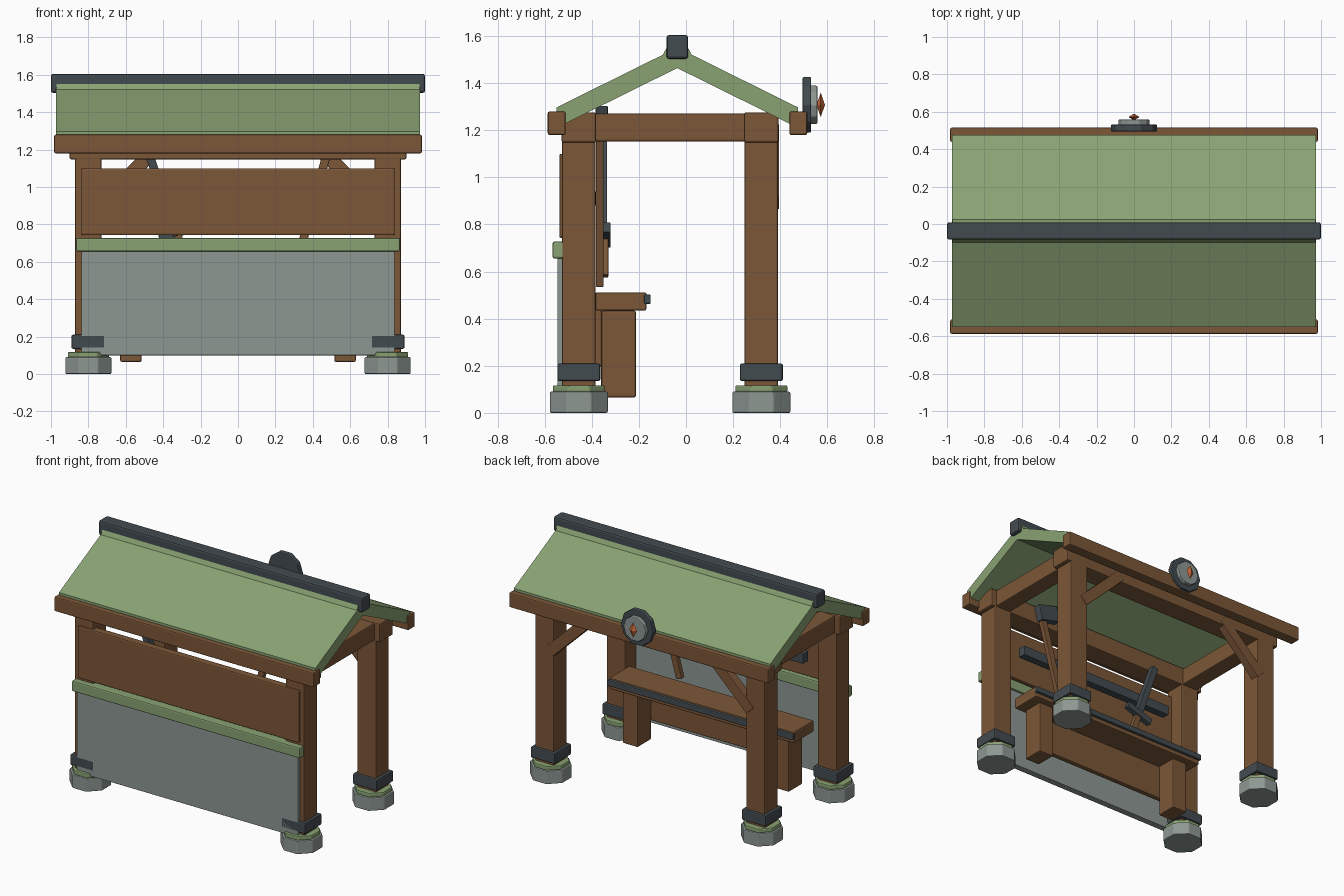
import bpy, bmesh, math
from mathutils import Matrix

if "Cube" in bpy.data.objects:
    bpy.data.objects.remove(bpy.data.objects["Cube"])


def material(name, rgb):
    m = bpy.data.materials.new(name)
    m.diffuse_color = (*rgb, 1)
    m.use_nodes = True
    m.node_tree.nodes["Principled BSDF"].inputs["Base Color"].default_value = m.diffuse_color
    return m


WOOD = material("wood", (0.20, 0.095, 0.04))
GREEN = material("green", (0.25, 0.36, 0.17))
DARK = material("dark_iron", (0.055, 0.07, 0.08))
STONE = material("stone", (0.27, 0.31, 0.29))
ORANGE = material("orange", (0.55, 0.13, 0.04))


def finish(name, bm, mat, bevel=0.0):
    bmesh.ops.recalc_face_normals(bm, faces=bm.faces)
    me = bpy.data.meshes.new(name)
    bm.to_mesh(me)
    bm.free()
    ob = bpy.data.objects.new(name, me)
    bpy.context.collection.objects.link(ob)
    me.materials.append(mat)
    if bevel:
        mod = ob.modifiers.new("bevel", 'BEVEL')
        mod.width = bevel
        mod.segments = 2
    return ob


def box(name, x, y, z, mat, bevel=0.008):
    """Box from (min, max) ranges."""
    bm = bmesh.new()
    size = [r[1] - r[0] for r in (x, y, z)]
    mid = [(r[0] + r[1]) / 2 for r in (x, y, z)]
    bmesh.ops.create_cube(bm, size=1, matrix=Matrix.Translation(mid) @ Matrix.Diagonal((*size, 1)))
    return finish(name, bm, mat, bevel)


def bar(name, a, b, width, y, mat, bevel=0.004):
    """Slanted bar between two (x, z) points, y given as a range."""
    dx, dz = b[0] - a[0], b[1] - a[1]
    bm = bmesh.new()
    m = (Matrix.Translation(((a[0] + b[0]) / 2, (y[0] + y[1]) / 2, (a[1] + b[1]) / 2))
         @ Matrix.Rotation(math.atan2(dx, dz), 4, 'Y')
         @ Matrix.Diagonal((width, y[1] - y[0], math.hypot(dx, dz), 1)))
    bmesh.ops.create_cube(bm, size=1, matrix=m)
    return finish(name, bm, mat, bevel)


def prism(name, pts, half_x, mat, bevel=0.0):
    """(y, z) outline extruded along x."""
    bm = bmesh.new()
    f = bm.faces.new([bm.verts.new((-half_x, y, z)) for y, z in pts])
    ext = bmesh.ops.extrude_face_region(bm, geom=[f])
    bmesh.ops.translate(bm, vec=(2 * half_x, 0, 0),
                        verts=[v for v in ext["geom"] if isinstance(v, bmesh.types.BMVert)])
    return finish(name, bm, mat, bevel)


def disc(name, loc, across, depth, sides, mat, axis='Z', bevel=0.006):
    """Polygonal disc sized by its width across flats."""
    bm = bmesh.new()
    r = across / 2 / math.cos(math.pi / sides)
    m = Matrix.Translation(loc)
    if axis == 'Y':
        m = m @ Matrix.Rotation(math.pi / 2, 4, 'X')
    m = m @ Matrix.Rotation(math.pi / sides, 4, 'Z')
    bmesh.ops.create_cone(bm, cap_ends=True, segments=sides, radius1=r, radius2=r, depth=depth, matrix=m)
    return finish(name, bm, mat, bevel)


# Posts with stone footings, green pads and iron boots
for side, sx in (("left", -0.8), ("right", 0.8)):
    for end, y in (("front", -0.455), ("back", 0.32)):
        n = f"{end}_{side}_"
        box(n + "post", (sx - .071, sx + .071), (y - .071, y + .071), (0.10, 1.2), WOOD)
        disc(n + "footing", (sx, y, 0.045), 0.246, 0.09, 8, STONE)
        disc(n + "pad", (sx, y, 0.1025), 0.22, 0.029, 8, GREEN)
        box(n + "boot", (sx - .091, sx + .091), (y - .091, y + .091), (0.135, 0.21), DARK)
    box(f"{side}_tie_beam", (sx - .06, sx + .06), (-0.45, 0.32), (1.152, 1.272), WOOD)
    # Back post brace
    s = 1 if sx > 0 else -1
    bar(f"{side}_brace", (s * 0.76, 0.89), (s * 0.44, 1.20), 0.075, (0.335, 0.395), WOOD)
    # Bench leg
    box(f"{side}_bench_leg", sorted((s * .515, s * .63)), (-0.36, -0.213), (0.065, 0.435), WOOD)

# Long plates and eave beams
for end, y, e in (("front", -0.455, -0.549), ("back", 0.32, 0.477)):
    box(f"{end}_plate", (-0.90, 0.90), (y - .073, y + .073), (1.148, 1.276), WOOD)
    box(f"{end}_eave_beam", (-0.983, 0.983), (e - .038, e + .038), (1.18, 1.28), WOOD)

# Roof slab, ridge strip and cap
C = -0.037
prism("roof", [(C - .513, 1.21), (C, 1.464), (C + .513, 1.21),
               (C + .513, 1.297), (C, 1.551), (C - .513, 1.297)], 0.972, GREEN)
prism("ridge_strip", [(C - .072, 1.50), (C + .072, 1.50), (C + .035, 1.57), (C - .035, 1.57)], 0.97, GREEN)
box("ridge_cap", (-1, 1), (C - .046, C + .046), (1.503, 1.605), DARK, 0.012)

# Front wall
box("lower_wall", (-0.838, 0.838), (-0.546, -0.50), (0.10, 0.67), STONE, 0.003)
box("wall_rail", (-0.865, 0.865), (-0.566, -0.485), (0.655, 0.728), GREEN)
box("upper_wall", (-0.838, 0.838), (-0.538, -0.485), (0.742, 1.10), WOOD)

# Bench
box("bench_seat", (-0.70, 0.70), (-0.385, -0.168), (0.434, 0.512), WOOD)
box("bench_edge", (-0.705, 0.705), (-0.178, -0.15), (0.462, 0.503), DARK, 0.006)
box("bench_apron", (-0.58, 0.58), (-0.395, -0.358), (0.195, 0.44), WOOD)

# Wall rack with a hanging blade and axe
box("rack_bar", (-0.62, 0.62), (-0.44, -0.383), (0.875, 0.945), DARK, 0.006)
bar("blade", (-0.325, 0.74), (-0.47, 1.16), 0.045, (-0.383, -0.335), DARK)
bar("blade_guard", (-0.42, 0.722), (-0.225, 0.788), 0.045, (-0.36, -0.32), DARK)
bar("blade_grip", (-0.268, 0.58), (-0.325, 0.75), 0.042, (-0.365, -0.33), WOOD)
bar("axe_handle", (0.30, 0.54), (0.495, 1.25), 0.045, (-0.383, -0.35), WOOD)
bar("axe_head", (0.37, 1.25), (0.52, 1.215), 0.11, (-0.384, -0.332), DARK)

# Back emblem
disc("emblem_plate", (0, 0.513, 1.308), 0.236, 0.037, 10, DARK, 'Y')
disc("emblem_ring", (0, 0.54, 1.308), 0.162, 0.036, 10, STONE, 'Y')
bm = bmesh.new()
bmesh.ops.create_cone(bm, segments=4, radius1=1, radius2=0, depth=1,
                      matrix=Matrix.Translation((0, 0, 0.5)))
bmesh.ops.create_cone(bm, segments=4, radius1=1, radius2=0, depth=1,
                      matrix=Matrix.Translation((0, 0, -0.5)) @ Matrix.Rotation(math.pi, 4, 'X'))
bmesh.ops.remove_doubles(bm, verts=bm.verts, dist=0.001)
gem = Matrix.Translation((0, 0.572, 1.308)) @ Matrix.Diagonal((0.03, 0.018, 0.052, 1))
bmesh.ops.transform(bm, matrix=gem, verts=bm.verts)
finish("emblem_gem", bm, ORANGE)
